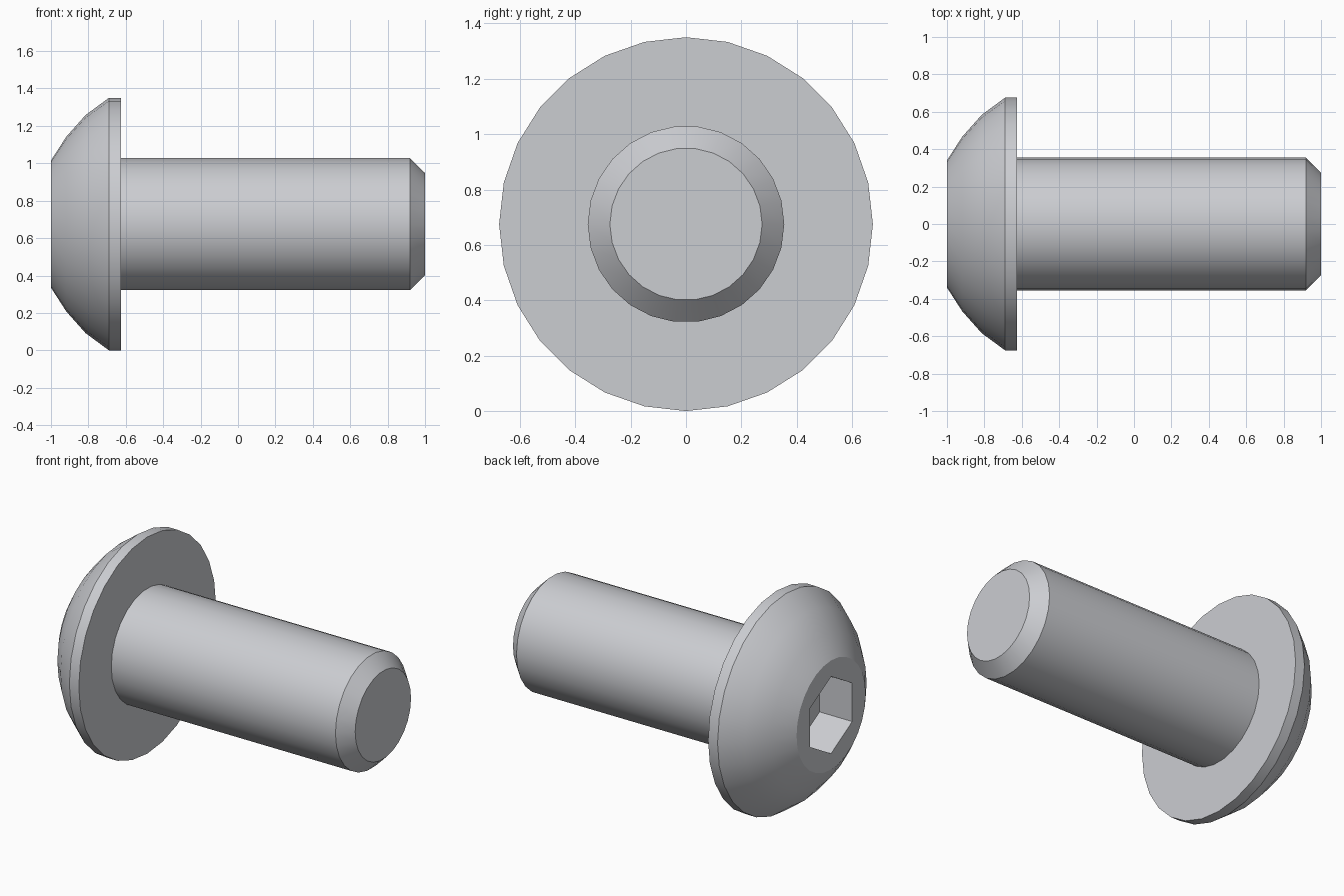
import bpy, bmesh, math

if "Cube" in bpy.data.objects:
    bpy.data.objects.remove(bpy.data.objects["Cube"])

AXIS_Z = 0.675          # height of the screw axis

steel = bpy.data.materials.new("light steel grey")
steel.diffuse_color = (0.60, 0.61, 0.64, 1)
steel.use_nodes = True
steel.node_tree.nodes["Principled BSDF"].inputs["Base Color"].default_value = steel.diffuse_color


def ring(bm, x, r, n, start=0.0):
    """Closed loop of n vertices around the screw axis."""
    vs = []
    for i in range(n):
        a = start + 2 * math.pi * i / n
        vs.append(bm.verts.new((x, r * math.cos(a), AXIS_Z + r * math.sin(a))))
    return vs


def loop_edges(bm, vs):
    out = []
    for i, v in enumerate(vs):
        pair = (v, vs[(i + 1) % len(vs)])
        out.append(bm.edges.get(pair) or bm.edges.new(pair))
    return out


def skin(bm, a, b):
    """Quads between two rings of equal count."""
    n = len(a)
    for i in range(n):
        j = (i + 1) % n
        bm.faces.new((a[i], a[j], b[j], b[i]))


def annulus(bm, outer, inner):
    """Flat face with a hole."""
    bmesh.ops.triangle_fill(bm, use_beauty=True, use_dissolve=False,
                            edges=loop_edges(bm, outer) + loop_edges(bm, inner))


def finish(bm, name):
    bmesh.ops.recalc_face_normals(bm, faces=bm.faces)
    me = bpy.data.meshes.new(name)
    bm.to_mesh(me)
    bm.free()
    me.materials.append(steel)
    ob = bpy.data.objects.new(name, me)
    bpy.context.collection.objects.link(ob)
    bpy.ops.object.select_all(action='DESELECT')
    ob.select_set(True)
    bpy.context.view_layer.objects.active = ob
    bpy.ops.object.shade_smooth_by_angle(angle=math.radians(28))


# One closed body: socket, domed head, underside, shank and chamfered tip
bm = bmesh.new()

# domed head with a short straight rim
dome = [(-1, 0.34), (-0.918, 0.467), (-0.815, 0.583), (-0.69, 0.675), (-0.625, 0.675)]
head = [ring(bm, x, r, 28) for x, r in dome]
for a, b in zip(head, head[1:]):
    skin(bm, a, b)

# hexagonal drive socket, corners up and down
mouth = ring(bm, -1, 0.24, 6, math.pi / 2)
floor = ring(bm, -0.775, 0.24, 6, math.pi / 2)
annulus(bm, head[0], mouth)
skin(bm, mouth, floor)
bm.faces.new(floor)

# shank with chamfered tip
shank = [ring(bm, x, r, 26) for x, r in [(-0.625, 0.355), (0.92, 0.355), (1, 0.275)]]
for a, b in zip(shank, shank[1:]):
    skin(bm, a, b)
annulus(bm, head[-1], shank[0])
bm.faces.new(shank[-1])

finish(bm, "button_head_screw")
